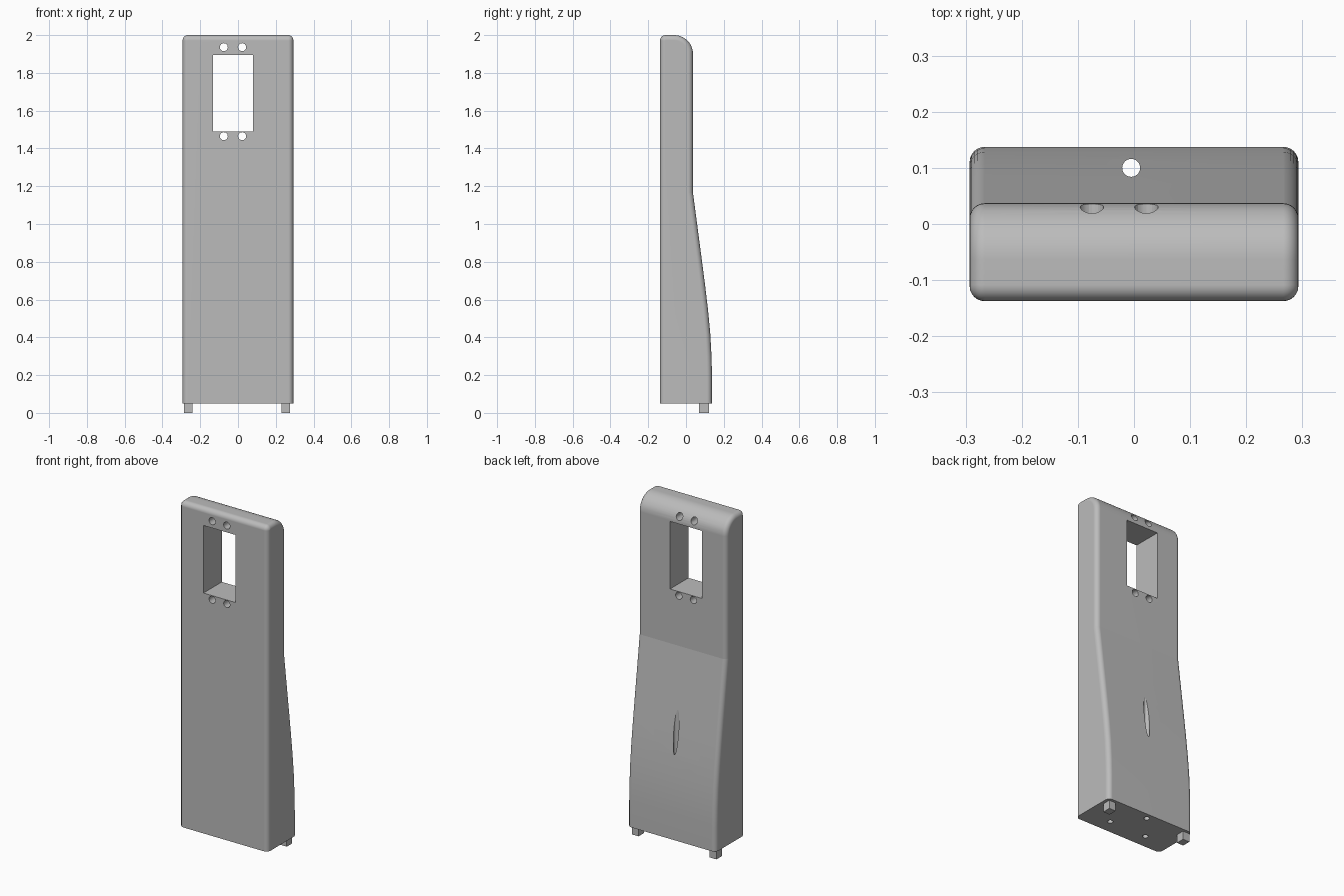
import bpy, bmesh, math

cube = bpy.data.objects.get("Cube")
if cube:
    bpy.data.objects.remove(cube)

HALF_X, FRONT, BASE, TOP = 0.293, -0.1375, 0.05, 2.0
EDGE, FRONT_R, CROWN_R = 0.027, 0.029, 0.1
UPPER_BACK, KINK = 0.037, 1.165

grey = bpy.data.materials.new("plain grey")
grey.use_nodes = True
grey.diffuse_color = (0.5, 0.5, 0.5, 1)
grey.node_tree.nodes["Principled BSDF"].inputs["Base Color"].default_value = grey.diffuse_color


def arc(cy, cz, r, start, end, n):
    return [(cy + r * math.cos(a), cz + r * math.sin(a))
            for a in (math.radians(start + (end - start) * i / n) for i in range(n + 1))]


def profile(d):
    """Side outline (y, z), inset by d everywhere but the flat underside."""
    back = [(0.1375, BASE), (0.1375, 0.2), (0.135, 0.3), (0.1285, 0.42),
            (0.116, 0.55), (0.1005, 0.68), (0.085, 0.8), (UPPER_BACK, KINK)]
    pts = [(FRONT + d, BASE)] + [(y - d, z) for y, z in back]
    pts += arc(UPPER_BACK - CROWN_R, TOP - CROWN_R, CROWN_R - d, 0, 90, 12)
    pts += arc(FRONT + FRONT_R, TOP - FRONT_R, FRONT_R - d, 90, 180, 6)
    return pts


def finish(bm, name):
    bmesh.ops.recalc_face_normals(bm, faces=bm.faces)
    mesh = bpy.data.meshes.new(name)
    bm.to_mesh(mesh)
    bm.free()
    mesh.materials.append(grey)
    obj = bpy.data.objects.new(name, mesh)
    bpy.context.collection.objects.link(obj)
    return obj


def box(name, lo, hi):
    bm = bmesh.new()
    bmesh.ops.create_cube(bm, size=1)
    for v in bm.verts:
        v.co = [h if c > 0 else l for c, l, h in zip(v.co, lo, hi)]
    return finish(bm, name)


def rod(name, centre, radius, length, along_y=False):
    bm = bmesh.new()
    bmesh.ops.create_cone(bm, cap_ends=True, segments=24, radius1=radius,
                          radius2=radius, depth=length)
    obj = finish(bm, name)
    obj.location = centre
    if along_y:
        obj.rotation_euler.x = math.pi / 2
    return obj


# Body: loft the outline across x, shrinking it at both ends for round edges
steps = [math.radians(90 * i / 6) for i in range(7)]
half = [(HALF_X - EDGE * (1 - math.sin(a)), EDGE * (1 - math.cos(a))) for a in steps]
sections = [(-x, d) for x, d in reversed(half)] + half
bm = bmesh.new()
rings = [[bm.verts.new((x, y, z)) for y, z in profile(d)] for x, d in sections]
for a, b in zip(rings, rings[1:]):
    for i in range(len(a)):
        j = (i + 1) % len(a)
        bm.faces.new((a[i], a[j], b[j], b[i]))
bm.faces.new(rings[0])
bm.faces.new(rings[-1])
for e in bm.edges:
    if all(abs(v.co.z - KINK) < 1e-4 for v in e.verts):
        e.smooth = False
body = finish(bm, "tower_body")

# Cutters: window, screw holes, cable channel and blind mounting holes
cutters = [box("window_cutter", (-0.133, -0.5, 1.49), (0.08, 0.5, 1.895))]
for x in (-0.075, 0.022):
    for z in (1.465, 1.936):
        cutters.append(rod("screw_hole_cutter", (x, 0, z), 0.021, 1, True))
cutters.append(rod("cable_channel_cutter", (-0.005, 0.1, 0.65), 0.016, 1.3))
for x in (-0.123, 0.123):
    cutters.append(rod("mounting_hole_cutter", (x, -0.052, 0.1), 0.016, 0.3))

bpy.context.view_layer.objects.active = body
for cutter in cutters:
    cutter.hide_render = True
    cut = body.modifiers.new("cut", 'BOOLEAN')
    cut.object = cutter
    cut.solver = 'EXACT'
    bpy.ops.object.modifier_apply(modifier=cut.name)
    bpy.data.objects.remove(cutter)

# Smooth rounded edges, flat broad faces
bpy.ops.object.select_all(action='DESELECT')
body.select_set(True)
bpy.ops.object.shade_smooth_by_angle(angle=math.radians(30), keep_sharp_edges=True)
weighted = body.modifiers.new("weighted_normals", 'WEIGHTED_NORMAL')
weighted.keep_sharp = True

# Locating feet under the back edge
for name, x in (("right_foot", -0.264), ("left_foot", 0.252)):
    box(name, (x - 0.022, 0.07, 0), (x + 0.022, 0.121, BASE + 0.005))
